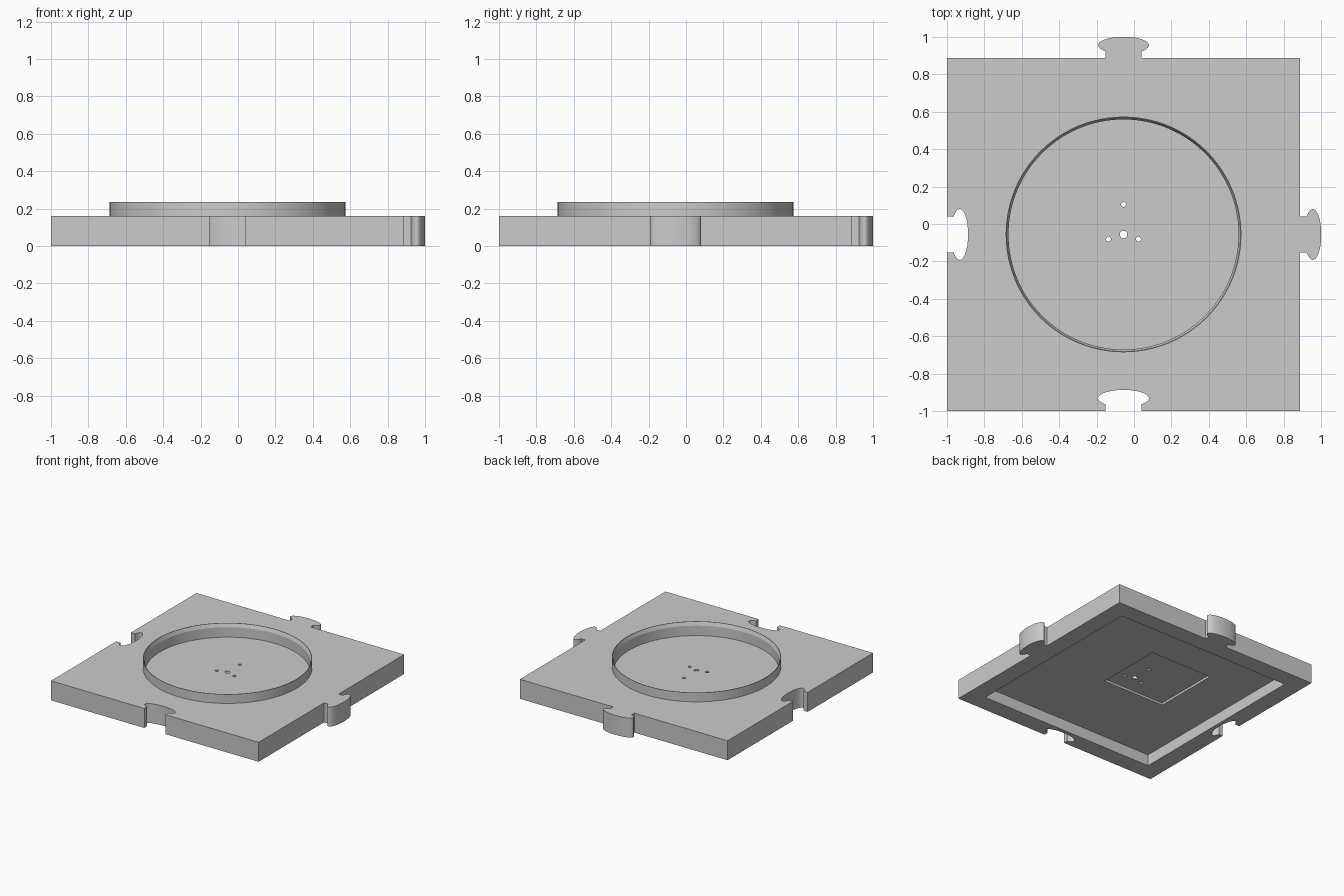
import bpy, bmesh, math
from mathutils import Vector

cube = bpy.data.objects.get("Cube")
if cube:
    bpy.data.objects.remove(cube, do_unlink=True)

C = -0.056          # centre of the tile in x and y
HALF = 0.944        # half side of the tile
TOP = 0.16          # tile thickness
FLOOR = 0.124       # floor of the round recess
SEGMENTS = 128

grey = bpy.data.materials.new("plain_grey")
grey.use_nodes = True
colour = (0.6, 0.6, 0.6, 1)
grey.diffuse_color = colour
grey.node_tree.nodes["Principled BSDF"].inputs["Base Color"].default_value = colour


def make_object(name, bm):
    bmesh.ops.recalc_face_normals(bm, faces=bm.faces)
    mesh = bpy.data.meshes.new(name)
    bm.to_mesh(mesh)
    bm.free()
    mesh.materials.append(grey)
    obj = bpy.data.objects.new(name, mesh)
    bpy.context.collection.objects.link(obj)
    return obj


def prism(name, outline, z0, z1):
    bm = bmesh.new()
    face = bm.faces.new([bm.verts.new((x + C, y + C, z0)) for x, y in outline])
    new = bmesh.ops.extrude_face_region(bm, geom=[face])["geom"]
    verts = [v for v in new if isinstance(v, bmesh.types.BMVert)]
    bmesh.ops.translate(bm, verts=verts, vec=(0, 0, z1 - z0))
    return make_object(name, bm)


def circle(radius, x=0, y=0, n=SEGMENTS):
    return [(x + radius * math.cos(math.tau * i / n),
             y + radius * math.sin(math.tau * i / n)) for i in range(n)]


def rectangle(x0, x1, y0, y1):
    return [(x0, y0), (x1, y0), (x1, y1), (x0, y1)]


def tab(n=40):
    """Neck and oval head along an edge, as (distance along, distance out)."""
    neck, wide, deep, mid = 0.096, 0.136, 0.045, 0.068
    start = math.acos(neck / wide)
    pts = [(-neck, 0)]
    for i in range(n + 1):
        a = math.pi + start - (math.pi + 2 * start) * i / n
        pts.append((wide * math.cos(a), mid + deep * math.sin(a)))
    return pts + [(neck, 0)]


# Tile outline: tabs on the back and left, matching sockets opposite
outline = [(-HALF, HALF)] + [(t, HALF + d) for t, d in tab()]
outline += [(HALF, HALF)] + [(HALF + d, -t) for t, d in tab()]
outline += [(HALF, -HALF)] + [(t, -HALF + d) for t, d in reversed(tab())]
outline += [(-HALF, -HALF)] + [(-HALF + d, -t) for t, d in reversed(tab())]
tile = prism("interlocking_tile", outline, 0, TOP)

# Cutters: round recess, underside pocket, square seat and four holes
cutters = [
    prism("recess_cutter", circle(0.615), FLOOR, 0.4),
    prism("pocket_cutter", rectangle(-0.8, 0.8, -0.8, 0.8), -0.1, 0.093),
    prism("seat_cutter", rectangle(-0.4, 0.165, -0.157, 0.4), -0.1, 0.112),
]
for radius, x, y in [(0.02, 0, 0), (0.013, -0.08, -0.025),
                     (0.013, 0.08, -0.025), (0.013, 0, 0.16)]:
    cutters.append(prism("hole_cutter", circle(radius, x, y, 32), -0.1, 0.4))

bpy.context.view_layer.objects.active = tile
for cutter in cutters:
    cutter.hide_render = True
    mod = tile.modifiers.new("cut", "BOOLEAN")
    mod.operation = "DIFFERENCE"
    mod.solver = "EXACT"
    mod.object = cutter
    bpy.ops.object.modifier_apply(modifier=mod.name)
    bpy.data.objects.remove(cutter, do_unlink=True)

# Raised ring with a bevelled inner lip
bm = bmesh.new()
profile = [(0.63, TOP), (0.63, 0.235), (0.626, 0.235), (0.615, 0.205), (0.615, TOP)]
loops = [[bm.verts.new(Vector((x + C, y + C, z))) for x, y in circle(r)]
         for r, z in profile]
for low, high in zip(loops, loops[1:] + loops[:1]):
    for i in range(SEGMENTS):
        j = (i + 1) % SEGMENTS
        bm.faces.new((low[i], low[j], high[j], high[i]))
ring = make_object("raised_ring", bm)

for obj in (tile, ring):
    bpy.ops.object.select_all(action="DESELECT")
    obj.select_set(True)
    bpy.context.view_layer.objects.active = obj
    bpy.ops.object.shade_smooth_by_angle(angle=math.radians(20))
